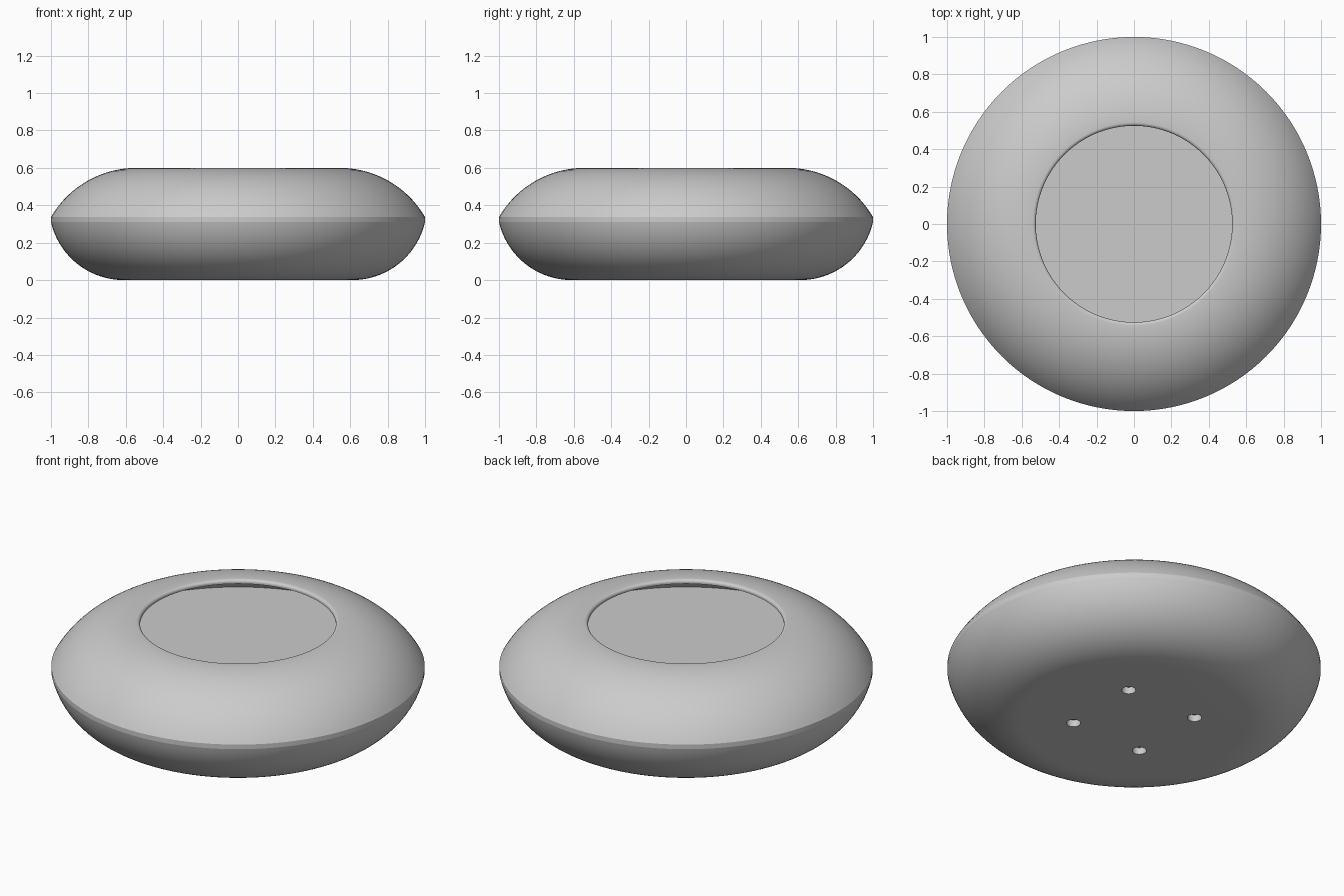
import bpy, bmesh, math

if "Cube" in bpy.data.objects:
    bpy.data.objects.remove(bpy.data.objects["Cube"])

SEG = 128

grey = bpy.data.materials.new("plain grey")
grey.diffuse_color = (0.6, 0.6, 0.6, 1)
grey.use_nodes = True
grey.node_tree.nodes["Principled BSDF"].inputs["Base Color"].default_value = grey.diffuse_color


def arc(x0, z0, x1, z1, steps):
    """Arc that leaves (x0, z0) horizontally and ends at (x1, z1)."""
    dx, dz = x1 - x0, abs(z1 - z0)
    sign = 1 if z1 > z0 else -1
    r = (dx * dx + dz * dz) / (2 * dz)
    end = 2 * math.atan2(dz, dx)
    return [(x0 + r * math.sin(end * i / steps),
             z0 + sign * r * (1 - math.cos(end * i / steps)))
            for i in range(steps + 1)]


def lathe(name, profile):
    """Revolve a profile about z and close both ends with flat caps."""
    bm = bmesh.new()
    rings = [[bm.verts.new((r * math.cos(2 * math.pi * i / SEG),
                            r * math.sin(2 * math.pi * i / SEG), z))
              for i in range(SEG)] for r, z in profile]
    for a, b in zip(rings, rings[1:]):
        for i in range(SEG):
            j = (i + 1) % SEG
            bm.faces.new((a[i], a[j], b[j], b[i]))
    bm.faces.new(rings[0][::-1])
    bm.faces.new(rings[-1])
    bmesh.ops.recalc_face_normals(bm, faces=bm.faces)
    mesh = bpy.data.meshes.new(name)
    bm.to_mesh(mesh)
    bm.free()
    mesh.materials.append(grey)
    ob = bpy.data.objects.new(name, mesh)
    bpy.context.collection.objects.link(ob)
    return ob


# Body: rounded underside, upright band, domed shell with a round opening,
# and a hollow inside whose wide flat floor lies near the band
lower = arc(0.61, 0.0, 1.0, 0.31, 24)
upper = arc(0.543, 0.6, 1.0, 0.337, 24)[::-1]
lip = [(0.543 - 0.018 * math.sin(math.radians(a)),
        0.585 + 0.015 * math.cos(math.radians(a))) for a in range(10, 91, 10)]
inside = arc(0.525, 0.577, 0.96, 0.355, 24)
body = lathe("body", lower + upper + lip + inside)

# Four screw holes in the underside
for sx in (-1, 1):
    for sy in (-1, 1):
        bpy.ops.mesh.primitive_cylinder_add(vertices=32, radius=0.038, depth=0.08,
                                            location=(0.23 * sx, 0.23 * sy, 0))
        cutter = bpy.context.object
        cutter.name = "hole_cutter"
        cutter.hide_render = True
        cutter.data.materials.append(grey)
        cut = body.modifiers.new("screw_hole", 'BOOLEAN')
        cut.operation = 'DIFFERENCE'
        cut.solver = 'EXACT'
        cut.object = cutter
        bpy.context.view_layer.objects.active = body
        bpy.ops.object.modifier_apply(modifier=cut.name)
        bpy.data.objects.remove(cutter)

# Smooth surfaces, crisp band, opening and hole edges
bpy.ops.object.select_all(action='DESELECT')
body.select_set(True)
bpy.context.view_layer.objects.active = body
bpy.ops.object.shade_smooth_by_angle(angle=math.radians(11.5))
